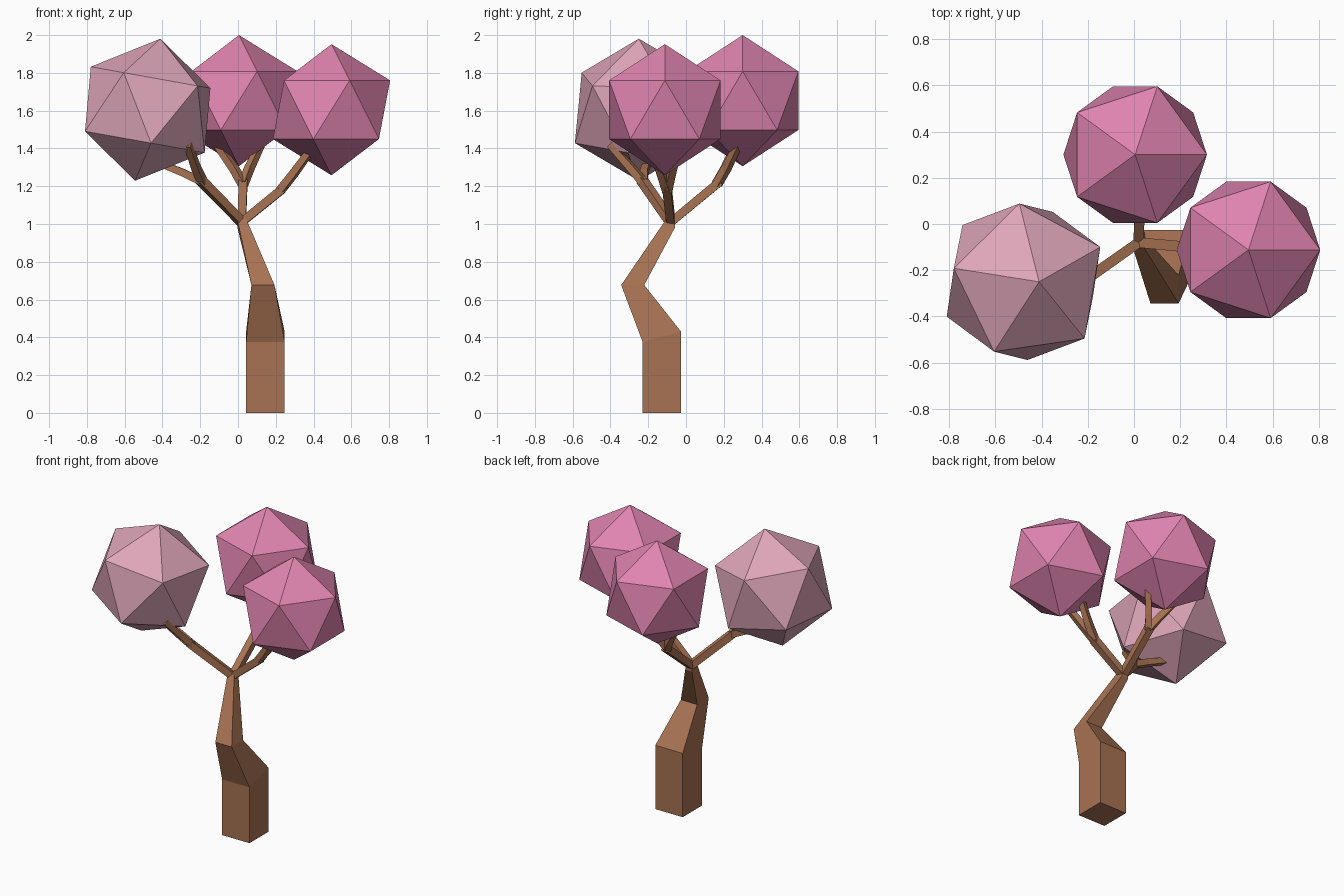
import bpy, bmesh
from mathutils import Vector, Matrix

cube = bpy.data.objects.get("Cube")
if cube:
    bpy.data.objects.remove(cube, do_unlink=True)


def material(name, rgb):
    mat = bpy.data.materials.new(name)
    mat.use_nodes = True
    mat.diffuse_color = (*rgb, 1)
    mat.node_tree.nodes["Principled BSDF"].inputs["Base Color"].default_value = (*rgb, 1)
    return mat


bark = material("brown bark", (0.39, 0.17, 0.085))
pink = material("bright pink leaves", (0.74, 0.23, 0.43))
pale = material("pale pink leaves", (0.73, 0.38, 0.48))


def finish(name, bm, mat):
    bmesh.ops.recalc_face_normals(bm, faces=bm.faces)
    mesh = bpy.data.meshes.new(name)
    bm.to_mesh(mesh)
    bm.free()
    mesh.materials.append(mat)
    obj = bpy.data.objects.new(name, mesh)
    bpy.context.collection.objects.link(obj)
    return obj


def loft(name, rings):
    """Skin a list of four-cornered rings and cap both ends."""
    bm = bmesh.new()
    loops = [[bm.verts.new(p) for p in ring] for ring in rings]
    for low, high in zip(loops, loops[1:]):
        for i in range(4):
            j = (i + 1) % 4
            bm.faces.new((low[i], low[j], high[j], high[i]))
    bm.faces.new(loops[0])
    bm.faces.new(loops[-1])
    return finish(name, bm, bark)


CORNERS = ((-1, -1), (1, -1), (1, 1), (-1, 1))


def limb(name, points, halves):
    """Square tube along a path, tapering through the given half widths."""
    pts = [Vector(p) for p in points]
    rings = []
    for i, (p, h) in enumerate(zip(pts, halves)):
        t = (pts[min(i + 1, len(pts) - 1)] - pts[max(i - 1, 0)]).normalized()
        side = t.cross(Vector((0, 0, 1))).normalized()
        up = side.cross(t)
        rings.append([p + side * a * h + up * b * h for a, b in CORNERS])
    return loft(name, rings)


# Bent trunk: centre x, centre y, half width, height, rise toward the back
trunk = [(0.145, -0.128, 0.102, 0, 0),
         (0.145, -0.128, 0.102, 0.403, 0.027),
         (0.132, -0.282, 0.061, 0.677, 0),
         (0.022, -0.084, 0.025, 1.0, -0.02),
         (0.02, -0.078, 0.022, 1.035, 0)]
loft("trunk", [[(x + a * h, y + b * h, z + b * rise) for a, b in CORNERS]
               for x, y, h, z, rise in trunk])

# Three branches, each forking into two twigs
crotch = (0.02, -0.08, 1.01)
branches = {
    "back": ((0.027, 0.18, 1.225), (-0.11, 0.265, 1.42), (0.12, 0.275, 1.42)),
    "left": ((0.235, -0.1, 1.185), (0.4, -0.18, 1.41), (0.4, -0.04, 1.41)),
    "right": ((-0.2, -0.235, 1.235), (-0.265, -0.4, 1.42), (-0.46, -0.2, 1.34)),
}
for side, (fork, *tips) in branches.items():
    limb(side + "_branch", (crotch, fork), (0.022, 0.023))
    for n, tip in enumerate(tips, 1):
        start = Vector(fork) + (Vector(crotch) - Vector(fork)) * 0.06
        middle = Vector(fork).lerp(Vector(tip), 0.35)
        limb(f"{side}_twig_{n}", (start, middle, tip), (0.021, 0.02, 0.017))


# Twenty-sided leaf crowns
def crown(name, centre, radius, mat, turn=Matrix.Identity(3)):
    bm = bmesh.new()
    bmesh.ops.create_icosphere(bm, subdivisions=1, radius=radius)
    bmesh.ops.transform(bm, matrix=Matrix.Translation(centre) @ turn.to_4x4(), verts=bm.verts)
    return finish(name, bm, mat)


crown("back_crown", (0.005, 0.3, 1.653), 0.347, pink)
crown("left_crown", (0.495, -0.112, 1.605), 0.347, pink)

# The pale crown is tilted: its pole and one neighbouring corner fix the turn
pole = Vector((0.067, 0, 0.375)).normalized()
corner = Vector((0.332, 0.15, 0.12))
across = (corner - pole * corner.dot(pole)).normalized()
tilt = Matrix((across, pole.cross(across), pole)).transposed()
crown("right_crown", (-0.478, -0.25, 1.605), 0.382, pale, tilt)
